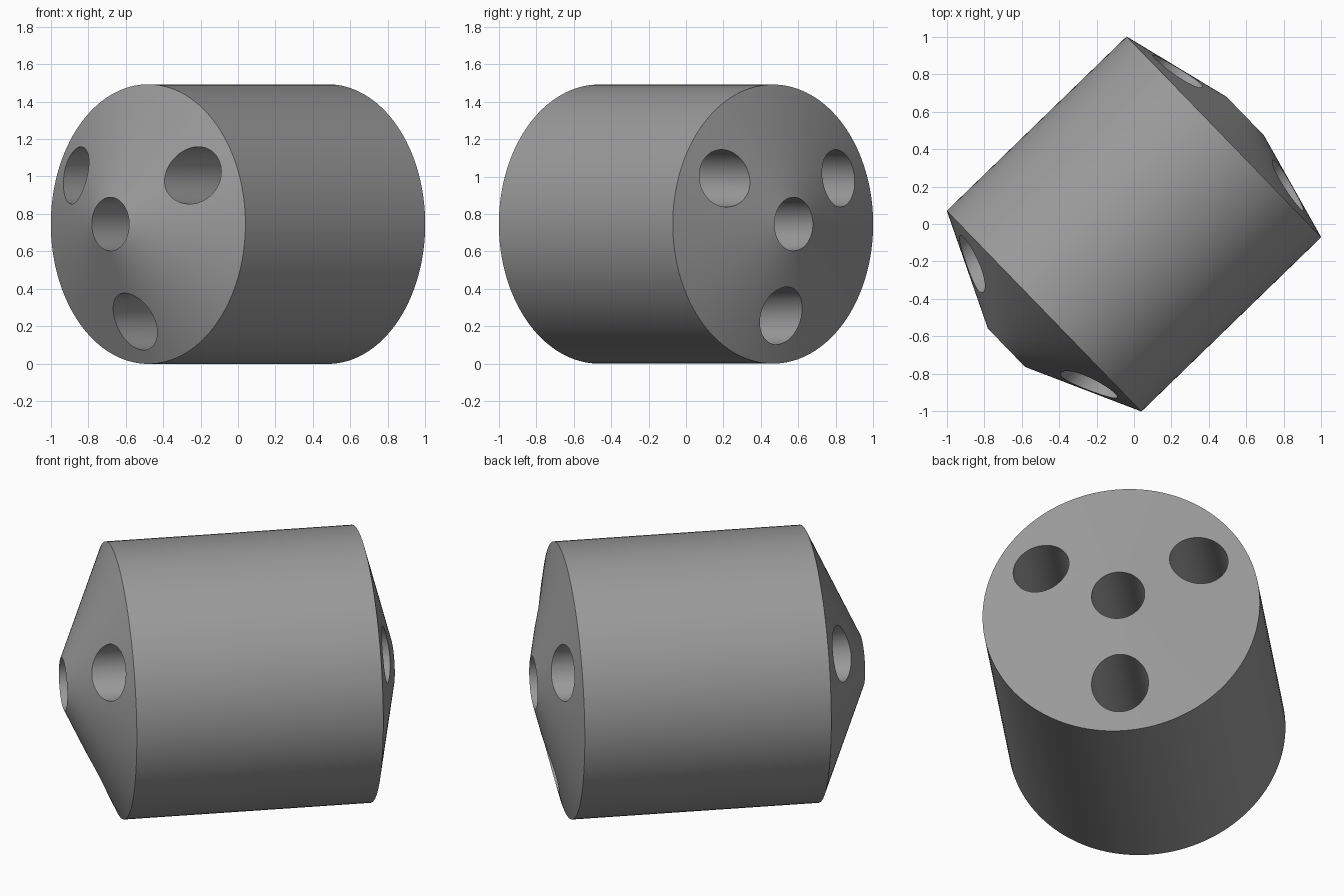
import bpy, bmesh, math
from mathutils import Matrix, Vector

if "Cube" in bpy.data.objects:
    bpy.data.objects.remove(bpy.data.objects["Cube"])

R, BORE, HALF = 0.746, 0.143, 0.668      # drum radius, centre bore radius, half drum length
TIP_A, TIP_B = -0.948, 0.827             # bore rims on the two conical ends
RING_A, RING_B, HOLE = 0.52, 0.49, 0.153  # hole circle at each end, hole radius
SEG = 128

# Local z is the drum axis, local x points up
axis = Vector((0.718, 0.696, 0)).normalized()
up = Vector((0, 0, 1))
side = axis.cross(up)
frame = Matrix((up, side, axis)).transposed().to_4x4()
frame.translation = (0, 0, R)

grey = bpy.data.materials.new("grey")
grey.diffuse_color = (0.33, 0.33, 0.33, 1)
grey.use_nodes = True
grey.node_tree.nodes["Principled BSDF"].inputs["Base Color"].default_value = grey.diffuse_color


def finish(bm, name):
    bmesh.ops.recalc_face_normals(bm, faces=bm.faces)
    bm.transform(frame)
    mesh = bpy.data.meshes.new(name)
    bm.to_mesh(mesh)
    bm.free()
    mesh.materials.append(grey)
    ob = bpy.data.objects.new(name, mesh)
    bpy.context.collection.objects.link(ob)
    return ob


# Drum with conical ends and a centre bore, revolved from a closed profile
bm = bmesh.new()
profile = [(BORE, TIP_A), (R, -HALF), (R, HALF), (BORE, TIP_B)]
rings = [[bm.verts.new((r * math.cos(2 * math.pi * i / SEG),
                        r * math.sin(2 * math.pi * i / SEG), z)) for i in range(SEG)]
         for r, z in profile]
for k in range(4):
    a, b = rings[k], rings[(k + 1) % 4]
    for i in range(SEG):
        j = (i + 1) % SEG
        bm.faces.new((a[i], a[j], b[j], b[i]))
drum = finish(bm, "drum")

# Three long holes around the bore, one at the bottom
for n in range(3):
    ang = math.pi + n * 2 * math.pi / 3
    radial = Vector((math.cos(ang), math.sin(ang), 0))
    p = radial * RING_A + Vector((0, 0, -0.77))
    q = radial * RING_B + Vector((0, 0, 0.73))
    d = q - p
    bm = bmesh.new()
    bmesh.ops.create_cone(bm, cap_ends=True, segments=64, radius1=HOLE, radius2=HOLE, depth=2.6,
                          matrix=Matrix.Translation((p + q) / 2)
                          @ d.to_track_quat('Z', 'Y').to_matrix().to_4x4())
    cutter = finish(bm, "hole_cutter")
    cutter.hide_render = True
    cutter.hide_set(True)
    mod = drum.modifiers.new("hole", 'BOOLEAN')
    mod.operation = 'DIFFERENCE'
    mod.solver = 'EXACT'
    mod.object = cutter

# Apply the cuts, drop the cutters and smooth the round walls
bpy.context.view_layer.objects.active = drum
drum.select_set(True)
for mod in list(drum.modifiers):
    cutter = mod.object
    bpy.ops.object.modifier_apply(modifier=mod.name)
    bpy.data.objects.remove(cutter)
bpy.ops.object.shade_smooth_by_angle(angle=math.radians(12))
